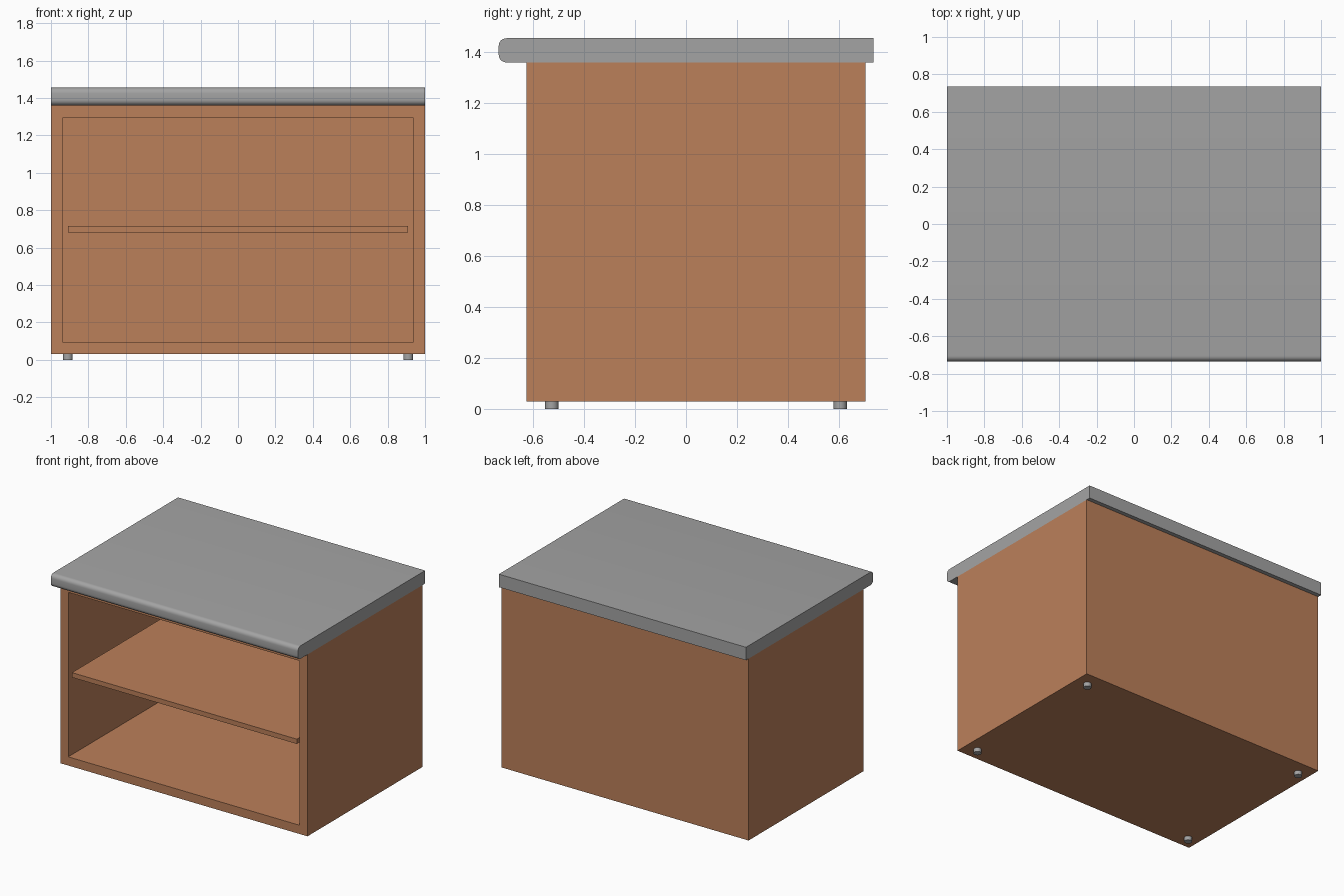
import bpy, bmesh, math

if "Cube" in bpy.data.objects:
    bpy.data.objects.remove(bpy.data.objects["Cube"])


def material(name, rgb):
    m = bpy.data.materials.new(name)
    m.diffuse_color = (*rgb, 1)
    m.use_nodes = True
    m.node_tree.nodes["Principled BSDF"].inputs["Base Color"].default_value = m.diffuse_color
    return m


WOOD = material("warm wood", (0.50, 0.215, 0.102))
GREY = material("grey", (0.37, 0.37, 0.37))


def finish(name, bm, mat):
    bmesh.ops.recalc_face_normals(bm, faces=bm.faces)
    mesh = bpy.data.meshes.new(name)
    bm.to_mesh(mesh)
    bm.free()
    mesh.materials.append(mat)
    ob = bpy.data.objects.new(name, mesh)
    bpy.context.collection.objects.link(ob)
    bpy.ops.object.select_all(action='DESELECT')
    ob.select_set(True)
    bpy.context.view_layer.objects.active = ob
    bpy.ops.object.shade_smooth_by_angle(angle=math.radians(35))
    return ob


def box(lo, hi):
    bm = bmesh.new()
    bmesh.ops.create_cube(bm, size=1)
    for v in bm.verts:
        v.co = [lo[i] if v.co[i] < 0 else hi[i] for i in range(3)]
    bm.normal_update()
    return bm


FRONT, BACK, WALL = -0.625, 0.705, 0.09

# Cabinet body: the front face is inset and pushed back to make the hollow
bm = box((-1, FRONT, 0.03), (1, BACK, 1.36))
face = next(f for f in bm.faces if f.normal.y < -0.9)
bmesh.ops.inset_region(bm, faces=[face], thickness=WALL)
hollow = bmesh.ops.extrude_face_region(bm, geom=[face])
bmesh.ops.translate(bm, vec=(0, BACK - WALL - FRONT, 0),
                    verts=[g for g in hollow["geom"] if isinstance(g, bmesh.types.BMVert)])
if face.is_valid:
    bmesh.ops.delete(bm, geom=[face], context='FACES_ONLY')
finish("cabinet_body", bm, WOOD)

# Middle shelf, just behind the front frame
finish("shelf", box((-0.91, FRONT + 0.005, 0.68), (0.91, BACK - WALL, 0.715)), WOOD)

# Worktop with a rounded front edge
bm = box((-1, -0.735, 1.36), (1, 0.735, 1.455))
edges = [e for e in bm.edges if all(v.co.y < 0 for v in e.verts)
         and abs(e.verts[0].co.x - e.verts[1].co.x) > 1]
bmesh.ops.bevel(bm, geom=edges, offset=0.03, segments=6, profile=0.5, affect='EDGES')
finish("worktop", bm, GREY)

# Four round feet
for side, x in (("left", -0.91), ("right", 0.91)):
    for end, y in (("front", -0.527), ("back", 0.605)):
        bm = bmesh.new()
        bmesh.ops.create_cone(bm, cap_ends=True, segments=24, radius1=0.026,
                              radius2=0.026, depth=0.03)
        bmesh.ops.translate(bm, vec=(x, y, 0.015), verts=bm.verts)
        finish(f"{end}_{side}_foot", bm, GREY)
